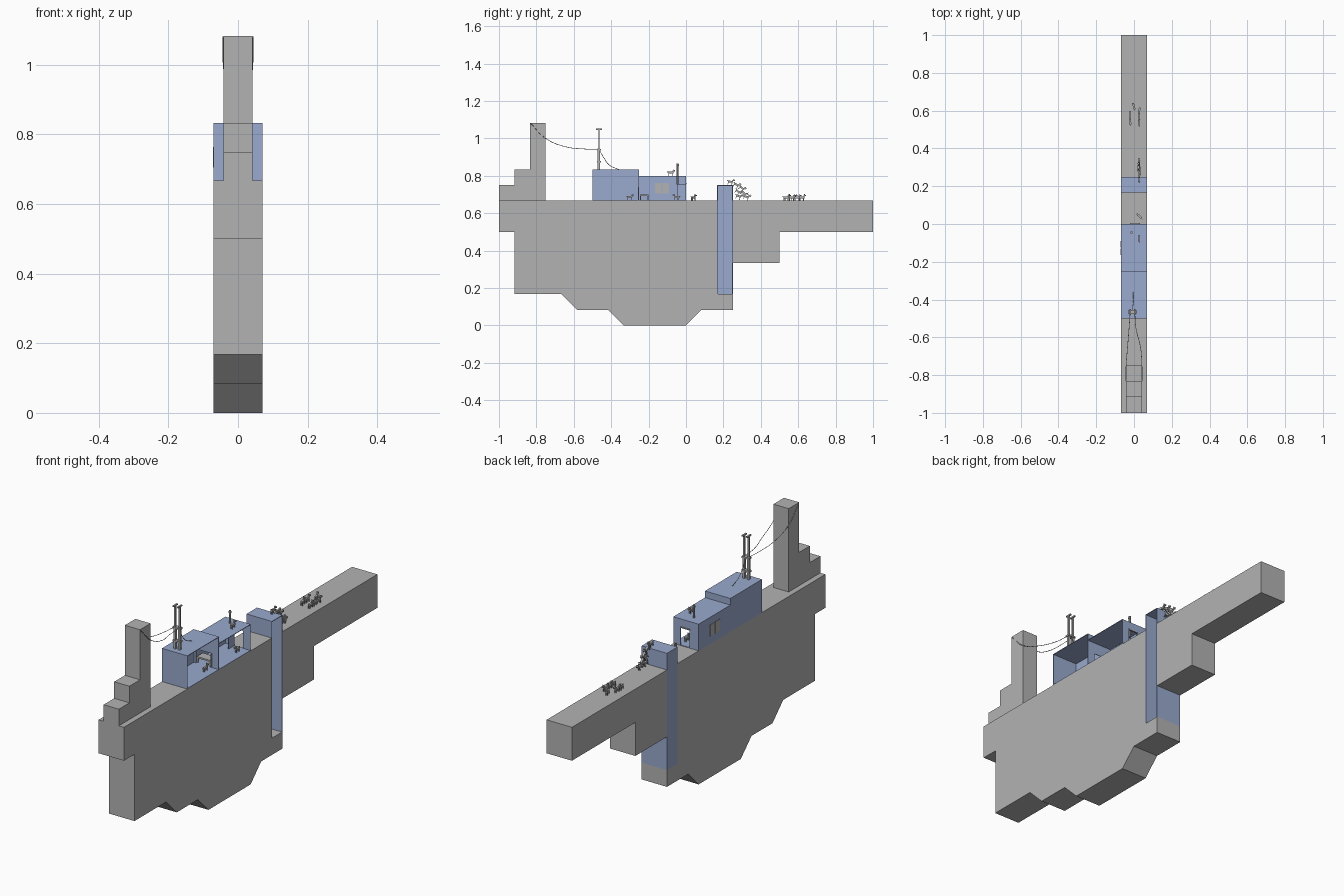
import bpy, bmesh, math
from mathutils import Matrix, Vector

if "Cube" in bpy.data.objects:
    bpy.data.objects.remove(bpy.data.objects["Cube"])


def material(name, rgb):
    m = bpy.data.materials.new(name)
    m.diffuse_color = (*rgb, 1)
    m.use_nodes = True
    m.node_tree.nodes["Principled BSDF"].inputs["Base Color"].default_value = m.diffuse_color
    return m


GREY = material("stone grey", (0.45, 0.45, 0.45))
BLUE = material("wall blue", (0.32, 0.40, 0.62))


def finish(name, bm, mat):
    bmesh.ops.recalc_face_normals(bm, faces=bm.faces)
    me = bpy.data.meshes.new(name)
    bm.to_mesh(me)
    bm.free()
    me.materials.append(mat)
    ob = bpy.data.objects.new(name, me)
    bpy.context.collection.objects.link(ob)
    return ob


def add_box(bm, x0, x1, y0, y1, z0, z1):
    m = Matrix.Translation(((x0 + x1) / 2, (y0 + y1) / 2, (z0 + z1) / 2)) @ \
        Matrix.Diagonal((x1 - x0, y1 - y0, z1 - z0, 1))
    bmesh.ops.create_cube(bm, size=1, matrix=m)


def boxes(name, mat, *dims):
    bm = bmesh.new()
    for d in dims:
        add_box(bm, *d)
    return finish(name, bm, mat)


def extrude_profile(name, pts, half, mat):
    bm = bmesh.new()
    face = bm.faces.new([bm.verts.new((-half, y, z)) for y, z in pts])
    new = bmesh.ops.extrude_face_region(bm, geom=[face])["geom"]
    bmesh.ops.translate(bm, vec=(2 * half, 0, 0),
                        verts=[v for v in new if isinstance(v, bmesh.types.BMVert)])
    return finish(name, bm, mat)


def wire(name, pts, r=0.0015):
    cu = bpy.data.curves.new(name, "CURVE")
    cu.dimensions = "3D"
    cu.bevel_depth = r
    cu.bevel_resolution = 0
    cu.resolution_u = 5
    sp = cu.splines.new("BEZIER")
    sp.bezier_points.add(len(pts) - 1)
    for p, co in zip(sp.bezier_points, pts):
        p.co = co
        p.handle_left_type = p.handle_right_type = "AUTO"
    cu.materials.append(GREY)
    ob = bpy.data.objects.new(name, cu)
    bpy.context.collection.objects.link(ob)


W = 0.07      # half width of the slice
G = 0.667     # ground level
T = 0.003     # wall thickness

# ground: main mass with the shaft floor, and the outcrop beyond the shaft
extrude_profile("ground_mass", [
    (-1, G), (-1, 0.5), (-0.917, 0.5), (-0.917, 0.167), (-0.667, 0.167),
    (-0.583, 0.083), (-0.417, 0.083), (-0.333, 0), (0, 0), (0.083, 0.083),
    (0.25, 0.083), (0.25, 0.167), (0.167, 0.167), (0.167, G)], W, GREY)
extrude_profile("ground_outcrop", [
    (0.25, G), (0.25, 0.333), (0.5, 0.333), (0.5, 0.5), (1, 0.5), (1, G)], W, GREY)

# stepped tower
extrude_profile("tower", [
    (-1, G), (-0.75, G), (-0.75, 1.083), (-0.833, 1.083), (-0.833, 0.833),
    (-0.917, 0.833), (-0.917, 0.75), (-1, 0.75)], 0.042, GREY)

# shaft, open on the +x side
boxes("shaft", BLUE,
      (-W, -W + T, 0.167, 0.25, 0.167, 0.75),
      (-W, W, 0.167, 0.167 + T, 0.167, 0.75),
      (-W, W, 0.25 - T, 0.25, 0.167, 0.75),
      (-W, W, 0.167, 0.25, 0.75 - T, 0.75))


def wall_with_door(y0, y1, x0, x1, door_top, top):
    return [(-W, x0, y0, y1, G, top), (x1, W, y0, y1, G, top),
            (x0, x1, y0, y1, door_top, top)]


# house, two rooms open on the +x side
boxes("rear_room", BLUE,
      (-W, -W + T, -0.5, -0.25, G, 0.833),
      (-W, W, -0.5, -0.5 + T, G, 0.833),
      (-W, W, -0.5, -0.25, 0.833 - T, 0.833),
      (-W, W, -0.5, -0.25, G, G + T),
      *wall_with_door(-0.25 - T, -0.25, -0.055, 0.03, 0.74, 0.833))
boxes("front_room", BLUE,
      (-W, -W + T, -0.25, 0, G, 0.80),
      (-W, W, -0.25, 0, 0.80 - T, 0.80),
      (-W, W, -0.25, 0, G, G + T),
      *wall_with_door(-T, 0, -0.02, 0.03, 0.757, 0.80))
boxes("open_door", BLUE, (-0.022, -0.019, -0.047, -T, G + T, 0.757))
boxes("door_lintel", GREY, (-0.022, 0.032, 0, 0.004, 0.757, 0.762))
boxes("partition_post", GREY, (0.028, 0.033, -0.256, -0.25, G, 0.74))

# windows, two panes in the back wall
boxes("window_panes", GREY, *[(-W - 0.0025, -W + 0.006, y, y + 0.035, 0.705, 0.763)
                              for y in (-0.165, -0.125)])

# table
boxes("table", GREY, (-0.055, 0.02, -0.247, -0.2, 0.692, 0.70),
      *[(x, x + 0.006, y, y + 0.006, G, 0.692)
        for x in (-0.055, 0.014) for y in (-0.247, -0.206)])

# chimney pipe
bm = bmesh.new()
for r, z0, z1 in ((0.005, 0.755, 0.865), (0.007, 0.852, 0.860)):
    bmesh.ops.create_cone(bm, cap_ends=True, segments=8, radius1=r, radius2=r,
                          depth=z1 - z0,
                          matrix=Matrix.Translation((-0.012, -0.045, (z0 + z1) / 2)))
finish("chimney_pipe", bm, GREY)

# power pole: twin posts with crossbars
bm = bmesh.new()
PY = -0.466
for x in (-0.02, 0.004):
    add_box(bm, x - 0.005, x + 0.005, PY - 0.006, PY + 0.006, 0.833, 0.945)
    add_box(bm, x - 0.004, x + 0.004, PY - 0.003, PY + 0.003, 0.945, 1.052)
    add_box(bm, x - 0.004, x + 0.004, PY - 0.016, PY + 0.016, 1.046, 1.052)
for z in (0.87, 0.936):
    add_box(bm, -0.029, 0.013, PY - 0.011, PY + 0.011, z, z + 0.008)
finish("power_pole", bm, GREY)

# wires from the tower to the pole, and down to the roof
for side, px in ((-1, -0.02), (1, 0.004)):
    wire("tower_wire", [(side * 0.043, -0.83, 1.08), (side * 0.042, -0.75, 1.0),
                        (side * 0.034, -0.65, 0.957), (px + side * 0.006, -0.55, 0.944),
                        (px, PY, 0.943)])
wire("roof_wire", [(-0.008, PY, 0.943), (-0.006, -0.437, 0.893),
                   (-0.004, -0.41, 0.858), (-0.003, -0.36, 0.834)])

# small four-legged animal, facing +y, feet at z = 0
bm = bmesh.new()
add_box(bm, -0.005, 0.005, -0.014, 0.012, 0.012, 0.022)
for x in (-0.005, 0.002):
    for y in (-0.013, 0.008):
        add_box(bm, x, x + 0.003, y, y + 0.003, 0, 0.013)
    add_box(bm, x, x + 0.003, 0.013, 0.015, 0.031, 0.035)
add_box(bm, -0.003, 0.003, 0.008, 0.014, 0.018, 0.029)
add_box(bm, -0.004, 0.004, 0.011, 0.022, 0.024, 0.031)
add_box(bm, -0.001, 0.001, -0.021, -0.013, 0.019, 0.022)
first = finish("animal", bm, GREY)

# (x, y, z, yaw, pitch): herd, jumping line, and strays in and on the house
spots = [
    (-0.02, 0.575, G, 0, 0), (-0.02, 0.54, G, 10, 0), (0.027, 0.595, G, -10, 0),
    (0.027, 0.565, G, 5, 0), (0.027, 0.535, G, 0, 0), (0.0, 0.62, G, 15, 0),
    (0.028, 0.235, 0.752, 0, -10), (0.028, 0.262, 0.738, 0, -30),
    (0.024, 0.288, 0.722, 0, -40), (0.030, 0.268, 0.703, 0, -40),
    (0.026, 0.298, 0.695, 0, -45), (0.028, 0.276, 0.675, 0, -20),
    (0.028, 0.318, 0.672, 0, -20),
    (0.03, 0.04, G, 45, 0), (0.028, -0.08, 0.80, 0, 0),
    (0.03, -0.05, G + T, 180, 0), (0.03, -0.30, G + T, 0, 0)]
for i, (x, y, z, yaw, pitch) in enumerate(spots):
    ob = first if i == 0 else bpy.data.objects.new("animal", first.data)
    if i:
        bpy.context.collection.objects.link(ob)
    ob.location = (x, y, z)
    ob.rotation_euler = (math.radians(pitch), 0, math.radians(yaw))
